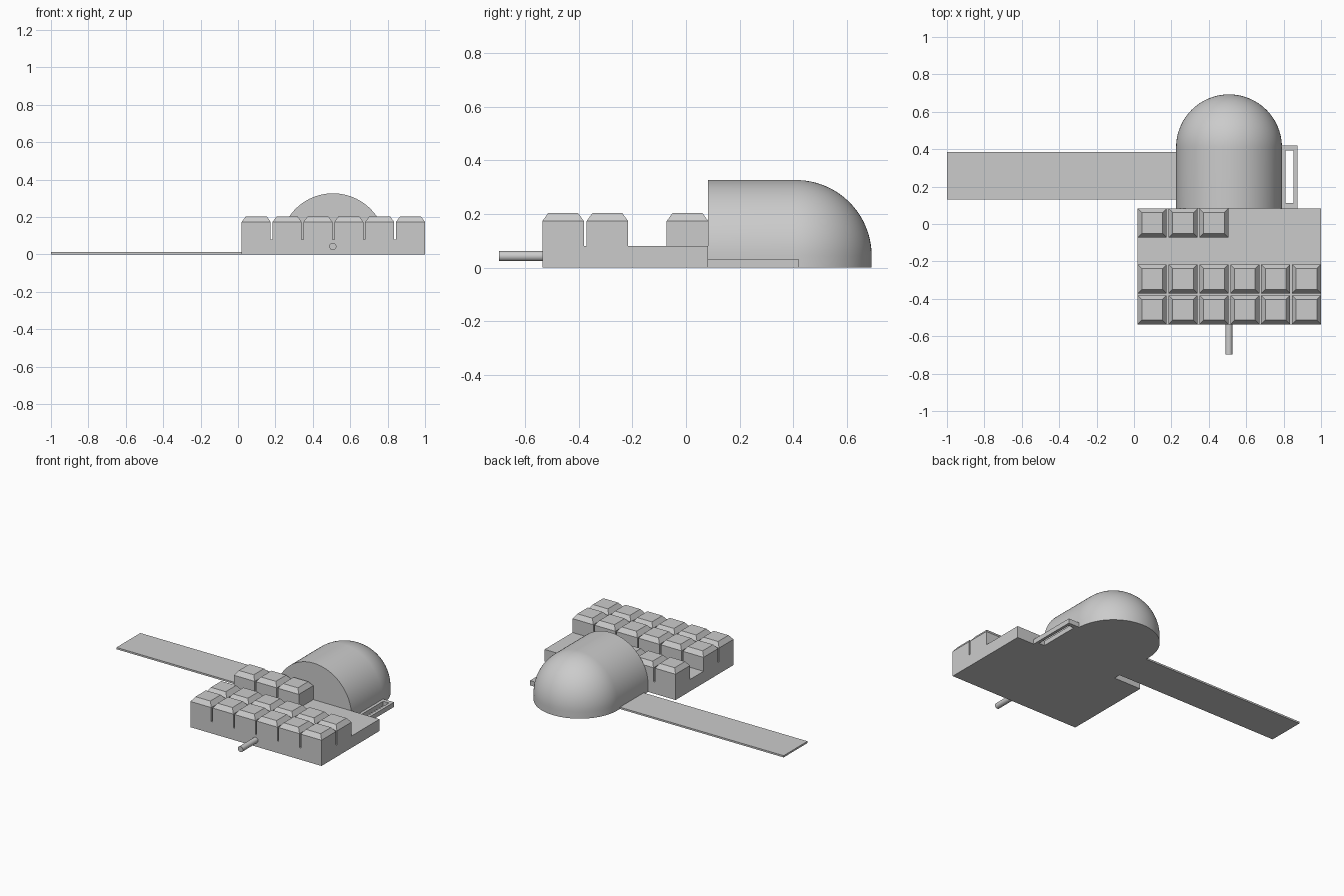
import bpy, bmesh, math
from mathutils import Vector

cube = bpy.data.objects.get("Cube")
if cube:
    bpy.data.objects.remove(cube, do_unlink=True)

grey = bpy.data.materials.new("plain_grey")
grey.use_nodes = True
color = (0.6, 0.6, 0.6, 1)
grey.diffuse_color = color
grey.node_tree.nodes["Principled BSDF"].inputs["Base Color"].default_value = color


def finish(name, bm):
    bmesh.ops.recalc_face_normals(bm, faces=bm.faces)
    mesh = bpy.data.meshes.new(name)
    bm.to_mesh(mesh)
    bm.free()
    mesh.materials.append(grey)
    obj = bpy.data.objects.new(name, mesh)
    bpy.context.collection.objects.link(obj)
    return obj


def add_box(bm, low, high):
    verts = bmesh.ops.create_cube(bm, size=1)["verts"]
    for v in verts:
        v.co = Vector(high[i] if v.co[i] > 0 else low[i] for i in range(3))
    return verts


def box(name, low, high):
    bm = bmesh.new()
    add_box(bm, low, high)
    return finish(name, bm)


# Base slab
X0, X1, Y0, Y1, FLOOR = 0.02, 1.0, -0.536, 0.083, 0.08
box("base_slab", (X0, Y0, 0), (X1, Y1, FLOOR))

# Rows of blocks with bevelled pyramid tops
SIZE, INSET, EAVE, TOP = 0.155, 0.031, 0.174, 0.204
PITCH = (X1 - X0 - SIZE) / 5


def block(name, x, y):
    bm = bmesh.new()
    add_box(bm, (x, y, FLOOR), (x + SIZE, y + SIZE, EAVE))
    roof = max(bm.faces, key=lambda f: f.calc_center_median().z)
    bmesh.ops.inset_region(bm, faces=[roof], thickness=INSET)
    for v in roof.verts:
        v.co.z = TOP
    finish(name, bm)


rows = {"front": (Y0, 6), "middle": (Y0 + 0.165, 6), "rear": (Y1 - SIZE, 3)}
for row, (y, count) in rows.items():
    for i in range(count):
        block(f"{row}_block_{i + 1}", X0 + i * PITCH, y)

# Round-ended vault: stacked U-shaped outlines, straight walls then a dome
R, CX, CY, SPRING = 0.283, 0.508, 0.41, 0.044
STEPS, ARC = 24, 48
bm = bmesh.new()
rings = []
for k in range(STEPS + 1):
    lift = math.pi / 2 * (k - 1) / (STEPS - 1)
    z = 0 if k == 0 else SPRING + R * math.sin(lift)
    r = R if k == 0 else max(R * math.cos(lift), 0)
    ring = [(CX + r, Y1, z)]
    for j in range(ARC + 1):
        a = math.pi * j / ARC
        ring.append((CX + r * math.cos(a), CY + r * math.sin(a), z))
    ring.append((CX - r, Y1, z))
    rings.append([bm.verts.new(p) for p in ring])
for low, high in zip(rings, rings[1:]):
    n = len(low)
    for j in range(n):
        m = (j + 1) % n
        bm.faces.new((low[j], low[m], high[m], high[j]))
bm.faces.new(rings[0])
bmesh.ops.remove_doubles(bm, verts=bm.verts, dist=0.00001)
vault = finish("round_vault", bm)
bpy.ops.object.select_all(action="DESELECT")
vault.select_set(True)
bpy.context.view_layer.objects.active = vault
bpy.ops.object.shade_smooth_by_angle(angle=math.radians(30))

# Long flat strip on the right side
box("flat_strip", (-1, 0.13, 0), (0.235, 0.385, 0.012))

# Open rectangular frame beside the vault
bm = bmesh.new()
H = 0.032
add_box(bm, (0.78, Y1, 0), (0.811, 0.42, H))
add_box(bm, (0.853, Y1, 0), (0.873, 0.42, H))
add_box(bm, (0.811, Y1, 0), (0.853, 0.112, H))
add_box(bm, (0.811, 0.393, 0), (0.853, 0.42, H))
finish("side_frame", bm)

# Short peg at the front
bpy.ops.mesh.primitive_cylinder_add(vertices=32, radius=0.019, depth=0.18,
                                    location=(0.507, -0.608, 0.043),
                                    rotation=(math.pi / 2, 0, 0))
peg = bpy.context.object
peg.name = "front_peg"
peg.data.materials.append(grey)
bpy.ops.object.shade_smooth_by_angle(angle=math.radians(30))
